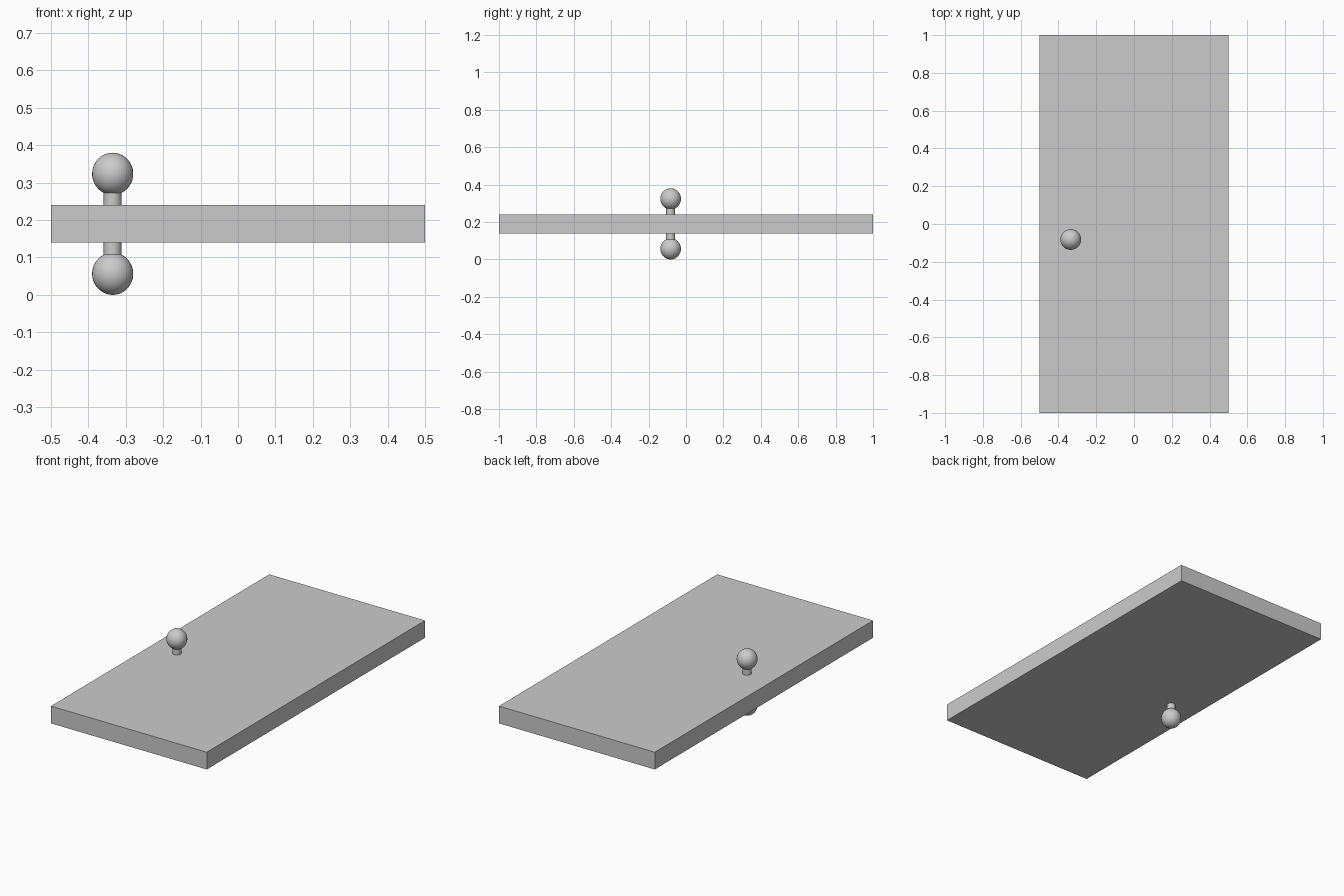
import bpy, bmesh
from math import sin, cos, pi, asin
from mathutils import Matrix

if "Cube" in bpy.data.objects:
    bpy.data.objects.remove(bpy.data.objects["Cube"])

KX, KY = -0.335, -0.082       # knob axis
Z0, Z1 = 0.14, 0.24           # slab bottom and top
R, RN = 0.055, 0.024          # ball and neck radii
RZ = 0.0565                   # ball half height


def finish(bm, name):
    bmesh.ops.recalc_face_normals(bm, faces=bm.faces[:])
    me = bpy.data.meshes.new(name)
    bm.to_mesh(me)
    bm.free()
    ob = bpy.data.objects.new(name, me)
    bpy.context.collection.objects.link(ob)
    return ob


def lathe(name, profile, origin, flip=1, n=32):
    # spin (radius, height) points round z; zero radius becomes a pole
    bm = bmesh.new()
    rings = []
    for r, h in profile:
        k = n if r > 1e-5 else 1
        rings.append([bm.verts.new((origin[0] + r * cos(2 * pi * i / n),
                                    origin[1] + r * sin(2 * pi * i / n),
                                    origin[2] + flip * h)) for i in range(k)])
    for a, b in zip(rings, rings[1:]):
        for i in range(n):
            j = (i + 1) % n
            quad = [a[i % len(a)], a[j % len(a)], b[j % len(b)], b[i % len(b)]]
            bm.faces.new(list(dict.fromkeys(quad)))
    ob = finish(bm, name)
    bpy.ops.object.select_all(action='DESELECT')
    ob.select_set(True)
    bpy.context.view_layer.objects.active = ob
    bpy.ops.object.shade_smooth_by_angle(angle=0.6)
    return ob


# door slab
bm = bmesh.new()
bmesh.ops.create_cube(bm, size=1, matrix=Matrix.Translation((0, 0, (Z0 + Z1) / 2))
                      @ Matrix.Diagonal((1, 2, Z1 - Z0, 1)))
finish(bm, "door_panel")

# knobs: neck with a ball on each face of the panel
start = asin(RN / R)
hc = Z0 - RZ                  # ball centre height above the panel
profile = [(0, 0), (RN, 0)]
for i in range(17):
    a = start + (pi - start) * i / 16
    profile.append((R * sin(a) if i < 16 else 0, hc - RZ * cos(a)))
lathe("upper_knob", profile, (KX, KY, Z1), 1)
lathe("lower_knob", profile, (KX, KY, Z0), -1)
